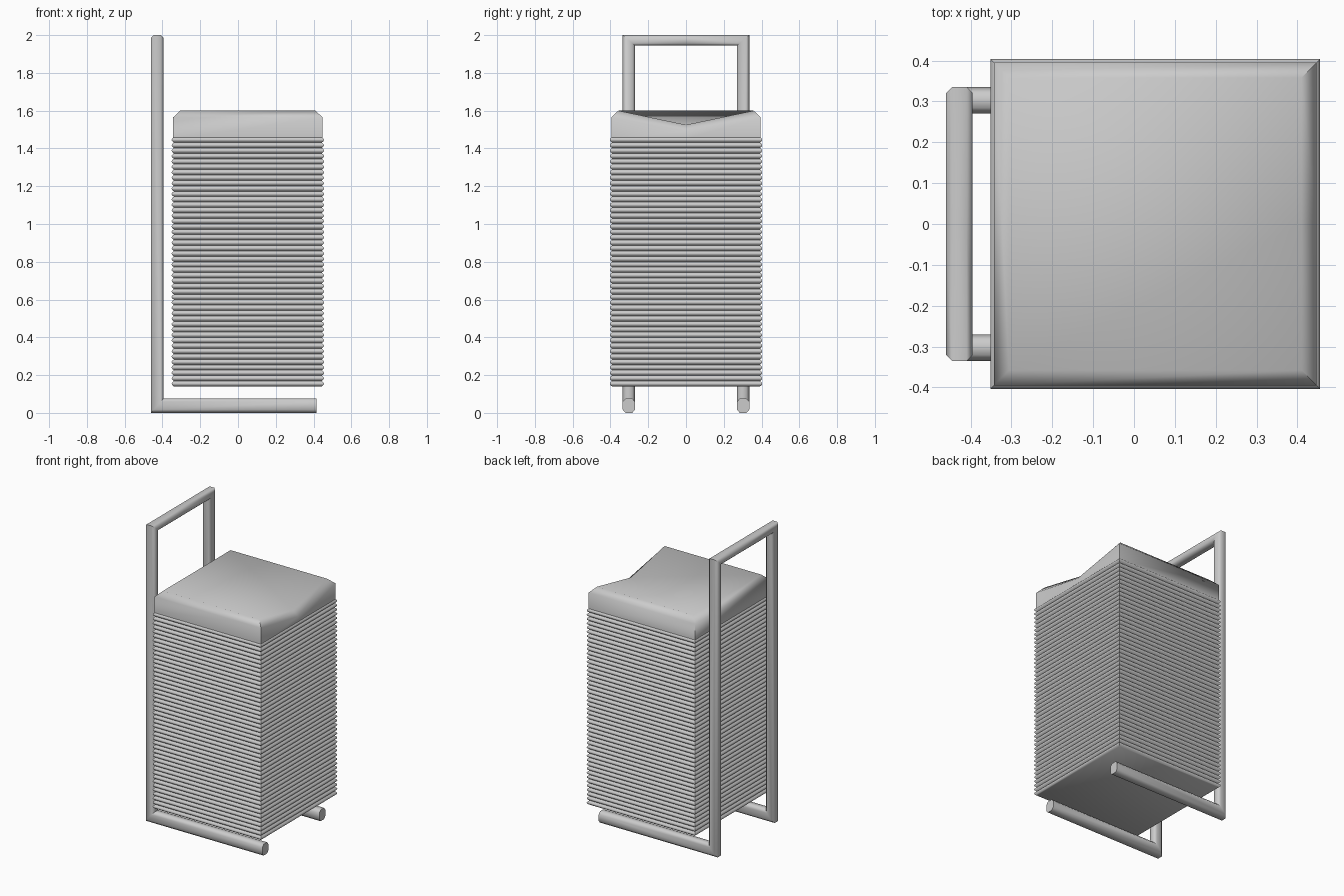
import bpy, bmesh, math
from mathutils import Vector

if "Cube" in bpy.data.objects:
    bpy.data.objects.remove(bpy.data.objects["Cube"])


def finish(name, bm, angle):
    bmesh.ops.recalc_face_normals(bm, faces=bm.faces)
    me = bpy.data.meshes.new(name)
    bm.to_mesh(me)
    bm.free()
    ob = bpy.data.objects.new(name, me)
    bpy.context.collection.objects.link(ob)
    bpy.ops.object.select_all(action='DESELECT')
    ob.select_set(True)
    bpy.context.view_layer.objects.active = ob
    bpy.ops.object.shade_smooth_by_angle(angle=math.radians(angle))
    return ob


def loft(bm, rings):
    vs = [[bm.verts.new(p) for p in r] for r in rings]
    n = len(vs[0])
    for a, b in zip(vs, vs[1:]):
        for i in range(n):
            j = (i + 1) % n
            bm.faces.new((a[i], a[j], b[j], b[i]))
    return vs


CX = 0.052  # body centre in x

# ribbed square body
bm = bmesh.new()
z0, z1, ribs, half, depth = 0.14, 1.46, 46, 0.4035, 0.012
pitch = (z1 - z0) / ribs
rings = []
for k in range(ribs * 6 + 1):
    h = half - depth * (1 - abs(math.sin(math.pi * k / 6)))
    z = z0 + pitch * k / 6
    rings.append([(CX + sx * h, sy * h, z)
                  for sx, sy in ((-1, -1), (1, -1), (1, 1), (-1, 1))])
vs = loft(bm, rings)
bm.faces.new(vs[0])
bm.faces.new(vs[-1])
finish("ribbed_body", bm, 50)


# lid with chamfered rim and a V-shaped dip in its right edge
def lid_ring(h, z, dip):
    return [(CX - h, -h, z), (CX + h, -h, z), (CX + h, 0, z - dip),
            (CX + h, h, z), (CX - h, h, z)]


bm = bmesh.new()
vs = loft(bm, [lid_ring(0.395, 1.45, 0), lid_ring(0.395, 1.565, 0.072),
               lid_ring(0.358, 1.6, 0.075)])
bl, br, mid, tr, tl = vs[-1]
for f in ((bl, br, mid), (bl, mid, tl), (mid, tr, tl)):
    bm.faces.new(f)
bm.faces.new(vs[0])
finish("lid", bm, 60)

# tube frame: one half swept with mitred corners, then mirrored
section = []
c = 0.55
for u, v in ((1, c), (c, 1), (-c, 1), (-1, c), (-1, -c), (-c, -1), (c, -1), (1, -c)):
    section.append((u, v))
px, py, w, foot, bar = -0.4275, 0.3025, 0.0325, 0.038, 0.028
stations = (  # centre, outward direction, rear direction
    ((0.415, py, foot), (0, w, 0), (0, 0, -foot)),
    ((px, py, foot), (0, w, 0), (-w, 0, -foot)),
    ((px, py, 2 - bar), (0, w, bar), (-w, 0, 0)),
    ((px, 0, 2 - bar), (0, 0, bar), (-w, 0, 0)),
)
bm = bmesh.new()
vs = loft(bm, [[Vector(p) + u * Vector(a) + v * Vector(b) for u, v in section]
               for p, a, b in stations])
bm.faces.new(vs[0])
geom = bm.verts[:] + bm.edges[:] + bm.faces[:]
bmesh.ops.mirror(bm, geom=geom, axis='Y', merge_dist=0.0001)
bmesh.ops.remove_doubles(bm, verts=bm.verts, dist=0.0001)
finish("tube_frame", bm, 50)
